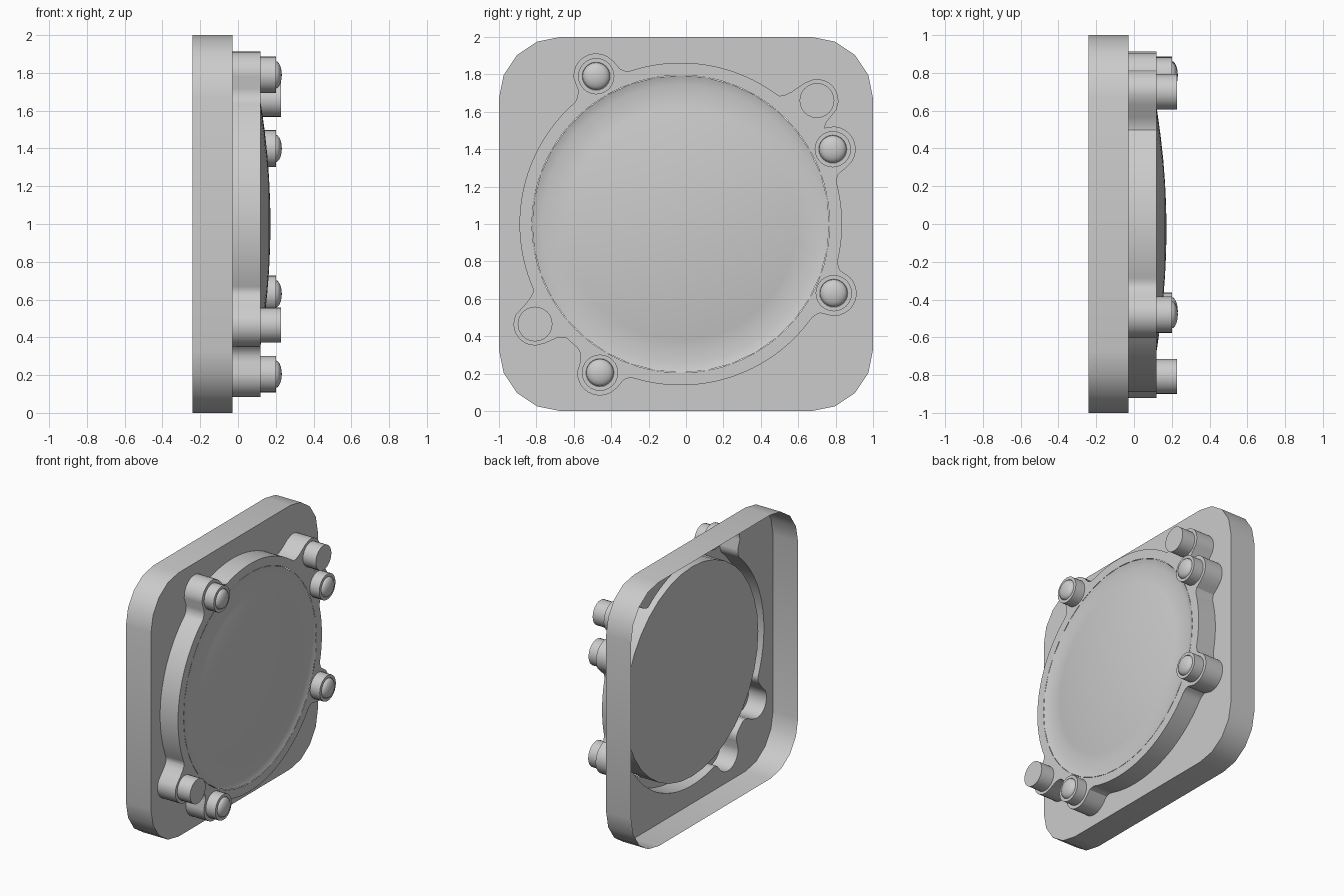
import bpy, bmesh, math
from math import sin, cos, pi

if "Cube" in bpy.data.objects:
    bpy.data.objects.remove(bpy.data.objects["Cube"])

BACK, FACE, RIM = -0.24, -0.03, 0.12      # x levels
CY, CZ, R = -0.028, 1.0, 0.862            # centre and radius of the round bezel
KNOBS = [(-0.48, 1.79), (0.785, 1.40), (0.79, 0.63), (-0.46, 0.205)]
STUDS = [(0.70, 1.66), (-0.807, 0.465)]

grey = bpy.data.materials.new("light grey")
grey.diffuse_color = (0.6, 0.6, 0.6, 1)
grey.use_nodes = True
grey.node_tree.nodes["Principled BSDF"].inputs["Base Color"].default_value = grey.diffuse_color


def finish(name, bm):
    bmesh.ops.remove_doubles(bm, verts=bm.verts[:], dist=1e-5)
    bmesh.ops.recalc_face_normals(bm, faces=bm.faces[:])
    bm.normal_update()
    if sum(f.normal.x * f.calc_area() for f in bm.faces) < -1e-4:
        bmesh.ops.reverse_faces(bm, faces=bm.faces[:])
    me = bpy.data.meshes.new(name)
    bm.to_mesh(me)
    bm.free()
    me.materials.append(grey)
    ob = bpy.data.objects.new(name, me)
    bpy.context.collection.objects.link(ob)
    bpy.ops.object.select_all(action='DESELECT')
    ob.select_set(True)
    bpy.context.view_layer.objects.active = ob
    bpy.ops.object.shade_smooth_by_angle(angle=math.radians(30))
    return ob


def ring(bm, pts, x):
    return [bm.verts.new((x, y, z)) for y, z in pts]


def bridge(bm, a, b):
    n = len(a)
    for i in range(n):
        j = (i + 1) % n
        bm.faces.new((a[i], a[j], b[j], b[i]))


def loop_edges(bm, loop):
    return [bm.edges.get((a, b)) or bm.edges.new((a, b))
            for a, b in zip(loop, loop[1:] + loop[:1])]


def circle(cy, cz, r, n):
    return [(cy + r * cos(2 * pi * i / n), cz + r * sin(2 * pi * i / n)) for i in range(n)]


def lathe(name, cy, cz, profile, n):
    """Turn (x, radius) points around a line along x; zero radius closes an end."""
    bm = bmesh.new()
    prev = None
    for x, r in profile:
        cur = ring(bm, circle(cy, cz, max(r, 1e-7), n), x)
        if prev:
            bridge(bm, prev, cur)
        prev = cur
    bmesh.ops.remove_doubles(bm, verts=bm.verts[:], dist=1e-5)
    bmesh.ops.dissolve_degenerate(bm, edges=bm.edges[:], dist=1e-6)
    return finish(name, bm)


def outline_radius(t):
    """Round bezel widened by the six bosses, each with a small flare."""
    best = R
    for group, rb in ((KNOBS, 0.122), (STUDS, 0.115)):
        for y, z in group:
            dy, dz = y - CY, z - CZ
            d = math.hypot(dy, dz)
            a = abs((t - math.atan2(dz, dy) + pi) % (2 * pi) - pi)
            at = math.asin(rb / d)
            rt = math.sqrt(d * d - rb * rb)
            if a <= at:
                r = d * cos(a) + math.sqrt(max(0, rb * rb - (d * sin(a)) ** 2))
            else:
                r = R + (rt - R) * max(0, 1 - (a - at) / 0.07) ** 2
            best = max(best, r)
    return best


N = 288
angles = [2 * pi * i / N for i in range(N)]
outline = [(CY + outline_radius(t) * cos(t), CZ + outline_radius(t) * sin(t)) for t in angles]

# Square plate with rounded corners, open at the back, cut out behind the bezel
corners = []
for k, (sy, sz) in enumerate(((1, 1), (-1, 1), (-1, -1), (1, -1))):
    for i in range(5):
        t = k * pi / 2 + i * pi / 8
        corners.append((sy * 0.67 + 0.33 * cos(t), 1 + sz * 0.67 + 0.33 * sin(t)))
bm = bmesh.new()
front = ring(bm, corners, FACE)
bridge(bm, ring(bm, corners, BACK), front)
hole = ring(bm, outline, FACE)
bmesh.ops.triangle_fill(bm, use_beauty=True, normal=(1, 0, 0),
                        edges=loop_edges(bm, front) + loop_edges(bm, hole))
finish("back_plate", bm)

# Raised bezel with bosses
bm = bmesh.new()
top = ring(bm, outline, RIM)
bridge(bm, ring(bm, outline, FACE), top)
bridge(bm, top, ring(bm, circle(CY, CZ, 0.795, N), RIM))
finish("bezel", bm)

# Domed lens with sloped seat and flat back
dome = [(0.172 - 0.07 * (r / 0.745) ** 2, r) for r in
        (0.745, 0.62, 0.5, 0.37, 0.25, 0.12, 0)]
lathe("lens", CY, CZ, [(FACE, 0), (FACE, 0.795), (RIM, 0.795)] + dome, 36)

# Round-headed knobs
cap = [(0.198 + 0.034 * sin(i * pi / 10), 0.073 * cos(i * pi / 10)) for i in range(6)]
for i, (y, z) in enumerate(KNOBS):
    lathe(f"knob_{i + 1}", y, z, [(RIM, 0.097), (0.20, 0.097), (0.20, 0.075)] + cap, 24)

# Plain studs
for i, (y, z) in enumerate(STUDS):
    lathe(f"stud_{i + 1}", y, z, [(RIM, 0.093), (0.228, 0.093), (0.228, 0)], 24)

# Centre the whole on x = 0 (the extents are already balanced on y)
